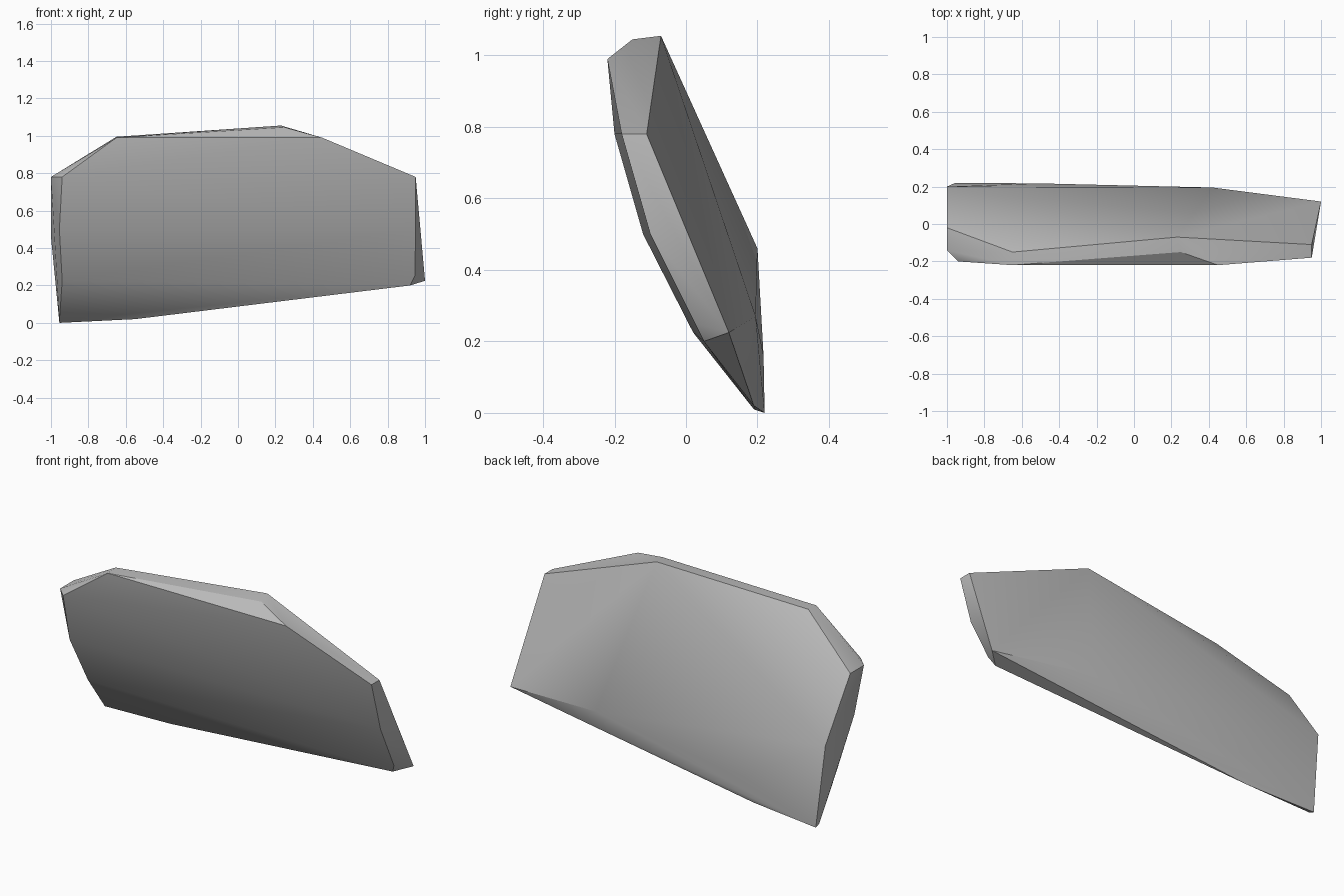
import bpy, bmesh, math
from mathutils import Vector

cube = bpy.data.objects.get("Cube")
if cube:
    bpy.data.objects.remove(cube, do_unlink=True)

grey = bpy.data.materials.new("plain grey")
grey.use_nodes = True
colour = (0.5, 0.5, 0.5, 1)
grey.diffuse_color = colour
grey.node_tree.nodes["Principled BSDF"].inputs["Base Color"].default_value = colour

# Curved front skin: matching corners down the two ends
front = [(-0.65, -0.22, 0.99), (0.45, -0.22, 0.99),
         (-0.94, -0.20, 0.78), (0.95, -0.18, 0.78),
         (-0.955, -0.12, 0.50), (0.95, -0.10, 0.50),
         (-0.94, 0.02, 0.225), (0.945, 0.025, 0.25),
         (-0.955, 0.19, 0.01), (0.92, 0.05, 0.20), (-0.55, 0.19, 0.02)]

# Chipped top rim
rim = [(-1, -0.14, 0.78), (-1, -0.02, 0.78), (-0.65, -0.15, 0.995),
       (0.25, -0.15, 1.045), (0.23, -0.07, 1.055), (0.95, -0.11, 0.78)]

# Faceted back
back = [(1, 0.12, 0.225), (0.42, 0.195, 0.27), (-0.5, 0.217, 0.16),
        (-1, 0.20, 0.46), (-0.955, 0.22, 0)]

# The shard is the solid stretched around its corners
bm = bmesh.new()
for p in front + rim + back:
    bm.verts.new(Vector(p))
hull = bmesh.ops.convex_hull(bm, input=bm.verts[:])
loose = [v for v in bm.verts if not v.link_faces]
bmesh.ops.delete(bm, geom=loose, context='VERTS')
bmesh.ops.dissolve_limit(bm, angle_limit=math.radians(1.5),
                         verts=bm.verts[:], edges=bm.edges[:])
bmesh.ops.recalc_face_normals(bm, faces=bm.faces[:])

mesh = bpy.data.meshes.new("curved_shard")
bm.to_mesh(mesh)
bm.free()
mesh.materials.append(grey)
shard = bpy.data.objects.new("curved_shard", mesh)
bpy.context.collection.objects.link(shard)

# Smooth the gentle bends and keep the broken edges crisp
bpy.ops.object.select_all(action='DESELECT')
shard.select_set(True)
bpy.context.view_layer.objects.active = shard
bpy.ops.object.shade_smooth_by_angle(angle=math.radians(30))
